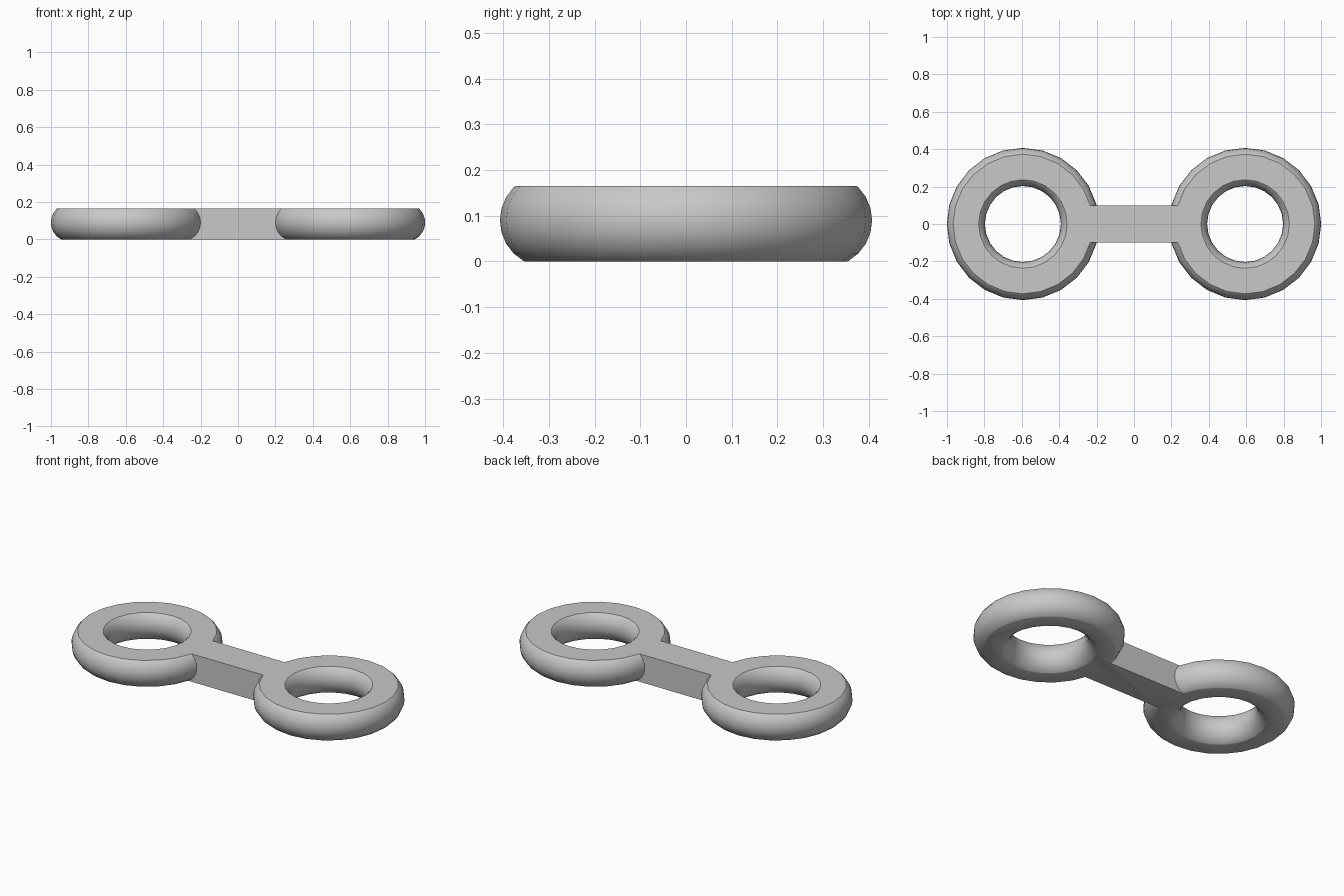
import bpy, bmesh, math
from mathutils import Matrix

if "Cube" in bpy.data.objects:
    bpy.data.objects.remove(bpy.data.objects["Cube"])

CENTER_X, MAJOR, MINOR = 0.594, 0.305, 0.102   # ring placement and radii
MID_Z, HEIGHT = 0.09, 0.165                    # tube centre height, flat top
SEG, TUBE = 24, 24

grey = bpy.data.materials.new("grey")
grey.diffuse_color = (0.58, 0.58, 0.58, 1)
grey.use_nodes = True
grey.node_tree.nodes["Principled BSDF"].inputs["Base Color"].default_value = grey.diffuse_color


def add_object(name, bm):
    bmesh.ops.recalc_face_normals(bm, faces=bm.faces)
    mesh = bpy.data.meshes.new(name)
    bm.to_mesh(mesh)
    bm.free()
    mesh.materials.append(grey)
    ob = bpy.data.objects.new(name, mesh)
    bpy.context.collection.objects.link(ob)
    return ob


def ring(name, x):
    bm = bmesh.new()
    loops = []
    for i in range(SEG):
        a = 2 * math.pi * i / SEG
        loop = []
        for j in range(TUBE):
            b = 2 * math.pi * j / TUBE
            r = MAJOR + MINOR * math.cos(b)
            loop.append(bm.verts.new((x + r * math.cos(a), r * math.sin(a),
                                      MID_Z + MINOR * math.sin(b))))
        loops.append(loop)
    for i in range(SEG):
        p, q = loops[i], loops[(i + 1) % SEG]
        for j in range(TUBE):
            k = (j + 1) % TUBE
            bm.faces.new((p[j], q[j], q[k], p[k]))
    return add_object(name, bm)


def box(name, size, z):
    bm = bmesh.new()
    bmesh.ops.create_cube(bm, size=1, matrix=Matrix.Translation((0, 0, z))
                          @ Matrix.Diagonal((*size, 1)))
    return add_object(name, bm)


def boolean(target, other, operation):
    mod = target.modifiers.new(operation.lower(), 'BOOLEAN')
    mod.object, mod.operation, mod.solver = other, operation, 'EXACT'
    bpy.context.view_layer.objects.active = target
    bpy.ops.object.modifier_apply(modifier=mod.name)
    bpy.data.objects.remove(other)


# Bar joined to the two rings
link = box("double_ring_link", (0.57, 0.2, 0.5), MID_Z)
boolean(link, ring("left_ring", -CENTER_X), 'UNION')
boolean(link, ring("right_ring", CENTER_X), 'UNION')

# Trim to flat top and bottom
boolean(link, box("trim_slab", (3, 3, HEIGHT), HEIGHT / 2), 'INTERSECT')

# Round tubes smooth, cut edges sharp
bpy.ops.object.select_all(action='DESELECT')
link.select_set(True)
bpy.context.view_layer.objects.active = link
bpy.ops.object.shade_smooth_by_angle(angle=math.radians(30))
